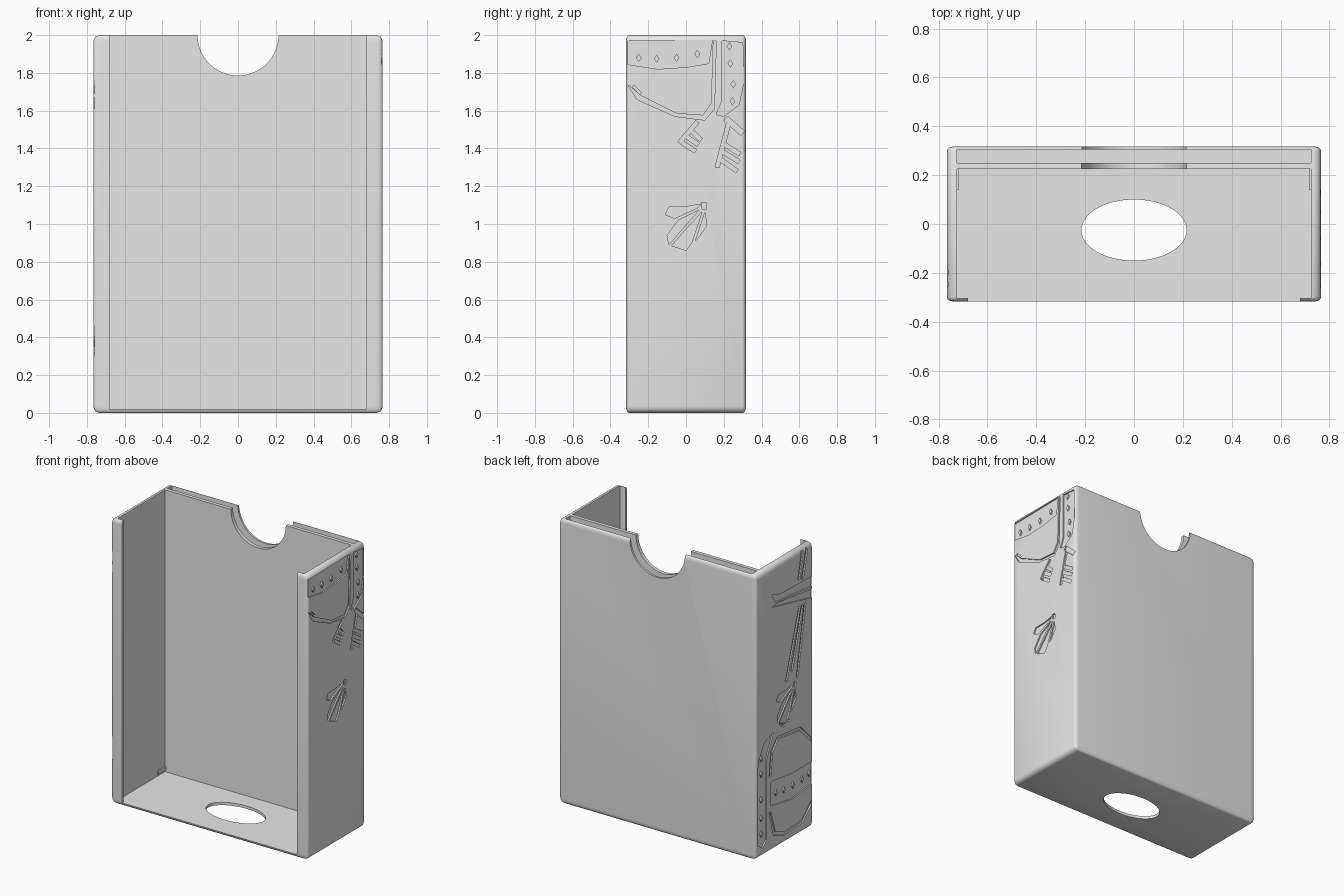
import bpy, bmesh, math
from mathutils import Vector

W, D, H = 0.765, 0.318, 2.0      # half width, half depth, height
DEPTH = 0.009                    # engraving depth

grey = bpy.data.materials.new("light grey plastic")
grey.diffuse_color = (0.8, 0.8, 0.8, 1)


def make(name, bm):
    bmesh.ops.recalc_face_normals(bm, faces=bm.faces)
    me = bpy.data.meshes.new(name)
    bm.to_mesh(me)
    bm.free()
    me.materials.append(grey)
    ob = bpy.data.objects.new(name, me)
    bpy.context.collection.objects.link(ob)
    return ob


def add_prism(bm, pts, axis, lo, hi):
    """Extrude a 2D outline along an axis; the outline uses the other two axes in order."""
    def place(p, h):
        c = list(p)
        c.insert(axis, h)
        return bm.verts.new(c)
    a = [place(p, lo) for p in pts]
    b = [place(p, hi) for p in pts]
    bm.faces.new(a)
    bm.faces.new(b[::-1])
    for i in range(len(pts)):
        j = (i + 1) % len(pts)
        bm.faces.new((a[i], b[i], b[j], a[j]))


def prism(name, pts, axis, lo, hi):
    bm = bmesh.new()
    add_prism(bm, pts, axis, lo, hi)
    return make(name, bm)


def rect(x0, x1, y0, y1):
    return [(x0, y0), (x1, y0), (x1, y1), (x0, y1)]


def ellipse(cx, cy, rx, ry, n=64):
    return [(cx + rx * math.cos(2 * math.pi * i / n), cy + ry * math.sin(2 * math.pi * i / n))
            for i in range(n)]


def stroke(p, q, w=0.022):
    p, q = Vector(p), Vector(q)
    d = (q - p).normalized() * w / 2
    n = Vector((-d.y, d.x))
    return [tuple(p + n), tuple(q + n), tuple(q - n), tuple(p - n)]


# Outer shell: rounded box, rounding shallower along y
bm = bmesh.new()
add_prism(bm, rect(-W, W, -2 * D, 2 * D), 2, 0, H)
bmesh.ops.bevel(bm, geom=bm.edges[:], offset=0.034, segments=6, profile=0.5, affect='EDGES')
for v in bm.verts:
    v.co.y /= 2
body = make("box_body", bm)

# Cavity, open front, rear sleeve slot, thumb notch and floor hole
cutters = [
    prism("cavity_cut", rect(-0.725, 0.725, -0.302, 0.225), 2, 0.02, 2.2),
    prism("front_cut", rect(-0.68, 0.68, -0.5, -0.2), 2, 0.02, 2.2),
    prism("slot_cut", rect(-0.725, 0.725, 0.25, 0.304), 2, 0.02, 2.2),
    prism("notch_cut", ellipse(0, 2.0, 0.214, 0.214), 1, 0.1, 0.5),
    prism("hole_cut", ellipse(0, -0.025, 0.215, 0.125), 2, -0.2, 0.2),
]

# Fan shape, shared by both sides
fan = [
    [(0.08, 1.105), (-0.01, 1.09), (-0.09, 1.09), (-0.11, 1.05), (-0.06, 1.03), (0.06, 1.085)],
    [(0.07, 1.075), (-0.04, 1.02), (-0.1, 0.94), (-0.09, 0.89), (-0.04, 0.95)],
    [(0.085, 1.065), (-0.02, 0.95), (-0.075, 0.885), (0.0, 0.86), (0.03, 0.9)],
    [(0.1, 1.06), (0.05, 0.91), (0.11, 0.99)],
    [(0.08, 1.115), (0.11, 1.11), (0.105, 1.075), (0.085, 1.08)],
]

# Right side: helmet, hanging keys and fan
right = [
    [(-0.31, 1.97), (0.14, 1.975), (0.12, 1.85), (0.0, 1.83), (-0.15, 1.82), (-0.31, 1.845)],
    [(-0.31, 1.74), (-0.26, 1.66), (-0.06, 1.57), (0.1, 1.55), (0.15, 1.61), (0.16, 1.97),
     (0.145, 1.97), (0.135, 1.64), (0.09, 1.575), (-0.05, 1.585), (-0.24, 1.68)],
    [(0.19, 1.97), (0.3, 1.96), (0.305, 1.75), (0.28, 1.63), (0.2, 1.57), (0.16, 1.58), (0.19, 1.65)],
    stroke((0.06, 1.54), (-0.035, 1.43)), stroke((-0.02, 1.43), (0.05, 1.385)),
    stroke((0.0, 1.465), (0.065, 1.42)), stroke((0.02, 1.5), (0.08, 1.445)),
    stroke((0.23, 1.55), (0.165, 1.3)), stroke((0.185, 1.34), (0.27, 1.28)),
    stroke((0.19, 1.385), (0.28, 1.33)), stroke((0.205, 1.42), (0.285, 1.37)),
    stroke((0.21, 1.56), (0.3, 1.48), 0.03), stroke((-0.28, 1.73), (-0.24, 1.69), 0.012),
] + fan

# Left side: sword with crossguard, fan and helmet
left = [
    stroke((-0.25, 1.98), (-0.2, 1.78)), stroke((-0.2, 1.98), (-0.16, 1.79)),
    stroke((-0.17, 1.6), (-0.02, 1.13), 0.018), stroke((-0.2, 1.6), (-0.08, 1.18), 0.018),
    stroke((-0.23, 1.6), (-0.14, 1.11), 0.018),
    [(0.14, 1.8), (0.1, 1.73), (-0.31, 1.69), (-0.31, 1.76), (0.05, 1.77)],
    [(0.14, 1.71), (0.08, 1.72), (-0.31, 1.67), (-0.31, 1.61), (0.0, 1.68)],
    [(0.12, 0.83), (0.22, 0.79), (0.29, 0.68), (0.3, 0.1), (0.24, 0.06), (0.2, 0.1), (0.2, 0.66)],
    [(0.15, 0.49), (0.15, 0.32), (-0.08, 0.28), (-0.31, 0.3), (-0.31, 0.46), (-0.08, 0.46)],
    [(0.17, 0.53), (0.15, 0.7), (0.08, 0.78), (-0.18, 0.75), (-0.3, 0.63),
     (-0.3, 0.6), (-0.17, 0.73), (0.07, 0.76), (0.13, 0.69), (0.15, 0.53)],
    [(0.17, 0.28), (0.12, 0.1), (0.0, 0.06), (-0.2, 0.07), (-0.3, 0.16),
     (-0.3, 0.19), (-0.19, 0.09), (0.0, 0.08), (0.1, 0.12), (0.15, 0.28)],
    stroke((0.05, 0.86), (0.0, 0.82), 0.012), stroke((0.0, 0.87), (-0.06, 0.84), 0.012),
] + [[(-y - 0.02, z - 0.02) for y, z in s] for s in fan]

for side, shapes, label in ((1, right, "right"), (-1, left, "left")):
    for s in shapes:
        cutters.append(prism(label + "_engraving_cut", s, 0, side * (W - DEPTH), side * (W + 0.05)))

# Apply all cuts and discard the cutters
for c in cutters:
    m = body.modifiers.new("cut", 'BOOLEAN')
    m.operation, m.solver, m.object = 'DIFFERENCE', 'EXACT', c
bpy.context.view_layer.update()
dg = bpy.context.evaluated_depsgraph_get()
cut_mesh = bpy.data.meshes.new_from_object(body.evaluated_get(dg))
body.modifiers.clear()
body.data = cut_mesh
for c in cutters:
    bpy.data.objects.remove(c)

# Diamond rivets standing inside the engraved bands
rivets = {
    1: [(-0.25, 1.88), (-0.155, 1.875), (-0.05, 1.88), (0.06, 1.9),
        (0.235, 1.85), (0.25, 1.74), (0.245, 1.65), (0.23, 1.94)],
    -1: [(0.09, 0.39), (0.0, 0.375), (-0.1, 0.37), (-0.2, 0.375), (-0.28, 0.385),
         (0.25, 0.69), (0.25, 0.58), (0.25, 0.4), (0.25, 0.27), (0.25, 0.16)],
}
for side, label in ((1, "right"), (-1, "left")):
    bm = bmesh.new()
    for y, z in rivets[side]:
        add_prism(bm, ellipse(y, z, 0.015, 0.022, 4), 0, side * (W - 0.012), side * W)
    make(label + "_rivets", bm)

# Small retaining ribs on the inner side walls near the floor
for side, label in ((1, "right"), (-1, "left")):
    prism(label + "_rib", rect(min(side * 0.717, side * 0.728), max(side * 0.717, side * 0.728),
                               0.14, 0.226), 2, 0.035, 0.06)

# Smooth the rounded edges only
bpy.ops.object.select_all(action='DESELECT')
body.select_set(True)
bpy.context.view_layer.objects.active = body
bpy.ops.object.shade_smooth_by_angle(angle=math.radians(30))
